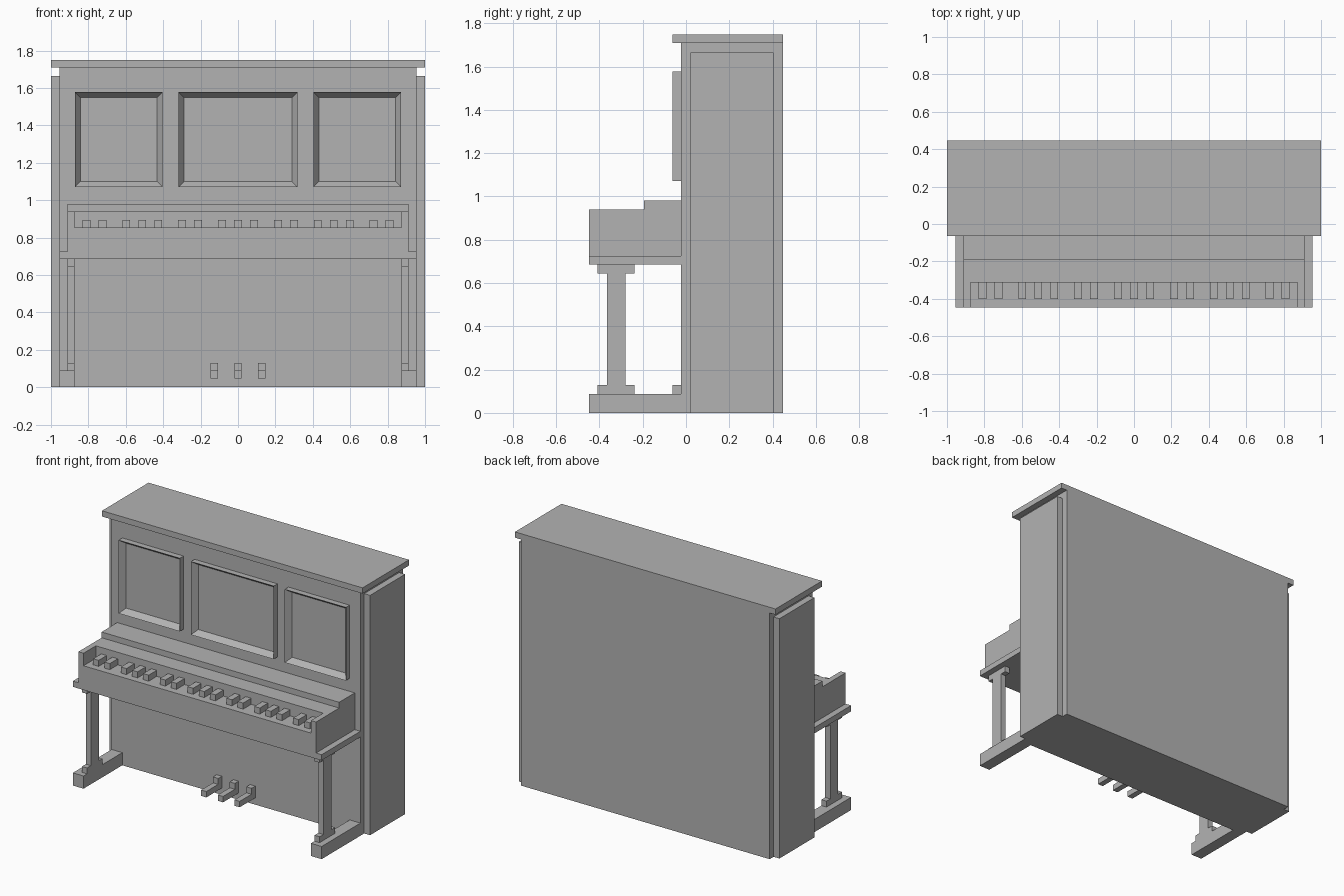
import bpy
import bmesh
from mathutils import Vector

cube = bpy.data.objects.get("Cube")
if cube:
    bpy.data.objects.remove(cube, do_unlink=True)

grey = bpy.data.materials.new("plain grey")
grey.use_nodes = True
COLOUR = (0.45, 0.45, 0.45, 1)
grey.diffuse_color = COLOUR
grey.node_tree.nodes["Principled BSDF"].inputs["Base Color"].default_value = COLOUR

FRONT, BACK, FACE = -0.447, 0.447, -0.022   # foremost, rearmost, cabinet face


def finish(name, bm):
    bmesh.ops.recalc_face_normals(bm, faces=bm.faces)
    mesh = bpy.data.meshes.new(name)
    bm.to_mesh(mesh)
    bm.free()
    mesh.materials.append(grey)
    obj = bpy.data.objects.new(name, mesh)
    bpy.context.scene.collection.objects.link(obj)
    return obj


def prism(name, x0, x1, profile):
    """Extrude a (y, z) side profile from x0 to x1."""
    bm = bmesh.new()
    face = bm.faces.new([bm.verts.new((x0, y, z)) for y, z in profile])
    out = bmesh.ops.extrude_face_region(bm, geom=[face])["geom"]
    verts = [v for v in out if isinstance(v, bmesh.types.BMVert)]
    bmesh.ops.translate(bm, verts=verts, vec=(x1 - x0, 0, 0))
    return finish(name, bm)


def box(name, x0, x1, y0, y1, z0, z1):
    return prism(name, x0, x1, [(y0, z0), (y1, z0), (y1, z1), (y0, z1)])


def pair(build, name, x0, x1, *rest):
    """Build a part on the left (+x) and its twin on the right."""
    build("left_" + name, x0, x1, *rest)
    build("right_" + name, -x1, -x0, *rest)


def framed_panel(name, x0, x1):
    """Raised panel whose front is inset and sunk back to the cabinet face."""
    obj = box(name, x0, x1, -0.063, FACE, 1.07, 1.578)
    bm = bmesh.new()
    bm.from_mesh(obj.data)
    front = min(bm.faces, key=lambda f: f.calc_center_median().y)
    bmesh.ops.inset_region(bm, faces=[front], thickness=0.041)
    bmesh.ops.translate(bm, verts=front.verts, vec=Vector((0, 0.04, 0)))
    bm.to_mesh(obj.data)
    bm.free()


# Cabinet
box("cabinet", -0.955, 0.955, FACE, BACK, 0, 1.708)
pair(box, "side_panel", 0.955, 1.0, 0.02, 0.404, 0, 1.664)
box("lid", -1, 1, -0.063, BACK, 1.708, 1.748)

# Upper front panels
framed_panel("centre_frame", -0.318, 0.318)
pair(framed_panel, "frame", 0.403, 0.872)

# Keyboard case: bed, stepped middle with the key recess, and end cheeks
box("key_bed", -0.955, 0.955, FRONT, FACE, 0.685, 0.725)
step = [(-0.193, 0.94), (-0.193, 0.98), (FACE, 0.98), (FACE, 0.725)]
prism("key_case", -0.873, 0.873,
      [(FRONT, 0.725), (FRONT, 0.853), (-0.312, 0.853), (-0.312, 0.94)] + step)
pair(prism, "key_cheek", 0.873, 0.912, [(FRONT, 0.725), (FRONT, 0.94)] + step)

# Raised keys, alternating groups of two and three
SPACING, GROUP_STEP = 0.0855, 0.256
number = 0
for group in range(-3, 4):
    count = 2 if group % 2 else 3
    for i in range(count):
        x = group * GROUP_STEP + (i - (count - 1) / 2) * SPACING
        number += 1
        box(f"raised_key_{number}", x - 0.021, x + 0.021, -0.4, -0.312, 0.853, 0.895)

# Legs on long feet
pair(box, "foot", 0.873, 0.955, FRONT, FACE, 0, 0.088)
leg = [(-0.408, 0.088), (-0.408, 0.129), (-0.366, 0.129), (-0.366, 0.643),
       (-0.408, 0.643), (-0.408, 0.685)]
mirrored = [(-0.646 - y, z) for y, z in reversed(leg)]
pair(prism, "leg", 0.873, 0.912, leg + mirrored)

# Pedals
for label, x in (("right", -0.128), ("middle", 0), ("left", 0.128)):
    prism(label + "_pedal", x - 0.02, x + 0.02,
          [(-0.193, 0.047), (-0.193, 0.088), (-0.063, 0.088),
           (-0.063, 0.129), (FACE, 0.129), (FACE, 0.047)])
